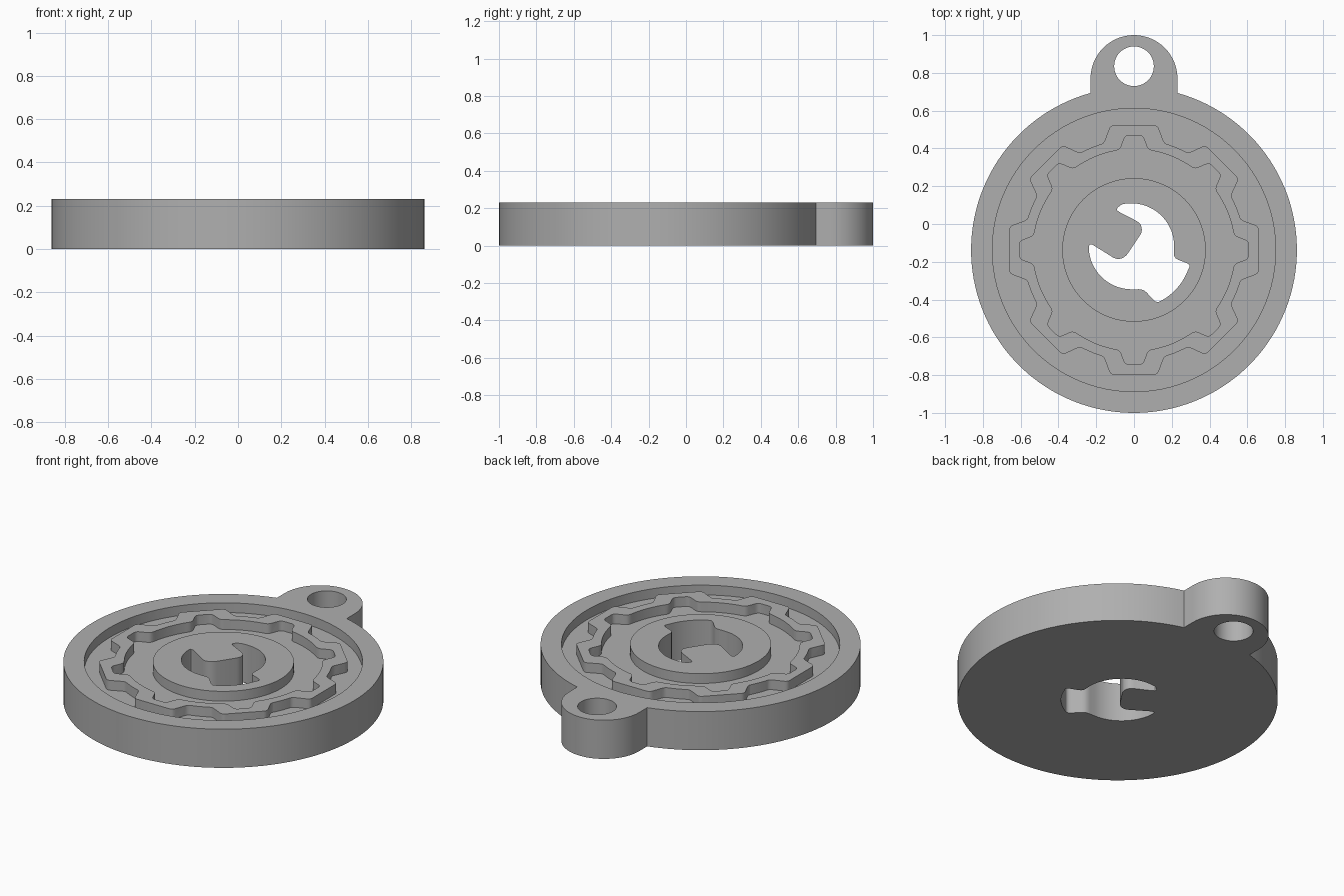
import bpy, bmesh
from math import radians, sin, cos, asin, degrees
from mathutils import Vector

if "Cube" in bpy.data.objects:
    bpy.data.objects.remove(bpy.data.objects["Cube"])

CY = -0.1375       # centre of the disc
R = 0.8625         # disc radius
H = 0.23           # full height
FLOOR = 0.172      # height of the recess floor

grey = bpy.data.materials.new("plain grey")
grey.use_nodes = True
GREY = (0.43, 0.43, 0.43, 1)
grey.diffuse_color = GREY
grey.node_tree.nodes["Principled BSDF"].inputs["Base Color"].default_value = GREY


def arc(x, y, r, start, end, steps):
    """Points on an arc, angles in degrees."""
    angles = [radians(start + (end - start) * i / steps) for i in range(steps + 1)]
    return [(x + r * cos(a), y + r * sin(a)) for a in angles]


def circle(y, r, steps=96):
    return arc(0, y, r, 0, 360, steps)[:-1]


def rounded(points, cut=0.02, steps=3):
    """Round every corner of a closed outline."""
    out = []
    pts = [Vector(p) for p in points]
    for i, p in enumerate(pts):
        a, b = pts[i - 1] - p, pts[(i + 1) % len(pts)] - p
        a = p + a.normalized() * min(cut, a.length * 0.45)
        b = p + b.normalized() * min(cut, b.length * 0.45)
        for k in range(steps + 1):
            t = k / steps
            out.append(a * (1 - t) ** 2 + p * 2 * t * (1 - t) + b * t * t)
    return [tuple(v) for v in out]


def toothed(root, tip, half_top, half_foot):
    """Outline with eight flat teeth around the disc centre."""
    pts = []
    gap = degrees(asin(half_foot / root))
    for i in range(8):
        a = radians(45 * i)
        for r, side in ((tip, -half_top), (tip, half_top)):
            pts.append((r * cos(a) - side * sin(a), CY + r * sin(a) + side * cos(a)))
        pts += arc(0, CY, root, 45 * i + gap, 45 * (i + 1) - gap, 5)
    return rounded(pts)


def slab(name, outlines, bottom, top):
    """Extrude nested outlines into a closed solid."""
    curve = bpy.data.curves.new(name, "CURVE")
    curve.dimensions = "2D"
    curve.fill_mode = "BOTH"
    curve.extrude = (top - bottom) / 2
    for pts in outlines:
        spline = curve.splines.new("POLY")
        spline.points.add(len(pts) - 1)
        for point, (x, y) in zip(spline.points, pts):
            point.co = (x, y, 0, 1)
        spline.use_cyclic_u = True
    temp = bpy.data.objects.new(name, curve)
    bpy.context.collection.objects.link(temp)
    graph = bpy.context.evaluated_depsgraph_get()
    mesh = bpy.data.meshes.new_from_object(temp.evaluated_get(graph))
    bpy.data.objects.remove(temp)
    bm = bmesh.new()
    bm.from_mesh(mesh)
    bmesh.ops.remove_doubles(bm, verts=bm.verts, dist=0.0001)
    bmesh.ops.translate(bm, verts=bm.verts, vec=(0, 0, (top + bottom) / 2))
    bmesh.ops.recalc_face_normals(bm, faces=bm.faces)
    bm.to_mesh(mesh)
    bm.free()
    mesh.materials.clear()
    mesh.materials.append(grey)
    obj = bpy.data.objects.new(name, mesh)
    bpy.context.collection.objects.link(obj)
    return obj


# Disc with a hanging tab
TAB = 0.23
side = degrees(asin(TAB / R))
outline = arc(0, CY, R, 90 + side, 450 - side, 120) + arc(0, 1 - TAB, TAB, 0, 180, 32)

# Hooked keyhole through the middle
keyhole = rounded(
    arc(-0.015, -0.118, 0.228, 103, 0, 16)
    + [(0.21, -0.18), (0.30, -0.215)]
    + arc(0, CY, 0.305, -20, -67, 8)
    + [(0.05, -0.345)]
    + arc(-0.012, -0.118, 0.228, -88, -176, 14)
    + [(-0.235, -0.1), (-0.09, -0.19), (-0.045, -0.175), (0.045, -0.04),
       (0.035, 0.005), (-0.10, 0.075)], 0.025)

body = slab("disc_with_tab", [outline, circle(0.835, 0.105, 48), keyhole], 0, H)

# Recess that leaves the toothed ring and the round boss standing
cutter = slab("recess_cutter", [
    circle(CY, 0.75),
    toothed(0.587, 0.66, 0.125, 0.16),
    toothed(0.535, 0.607, 0.045, 0.075),
    circle(CY, 0.38),
], FLOOR, H + 0.1)
cutter.hide_render = True
cutter.hide_viewport = True

cut = body.modifiers.new("recess", "BOOLEAN")
cut.operation = "DIFFERENCE"
cut.solver = "EXACT"
cut.object = cutter

bpy.ops.object.select_all(action="DESELECT")
bpy.context.view_layer.objects.active = body
body.select_set(True)
bpy.ops.object.modifier_apply(modifier=cut.name)
bpy.data.objects.remove(cutter)
bpy.ops.object.shade_smooth_by_angle(angle=radians(35))
